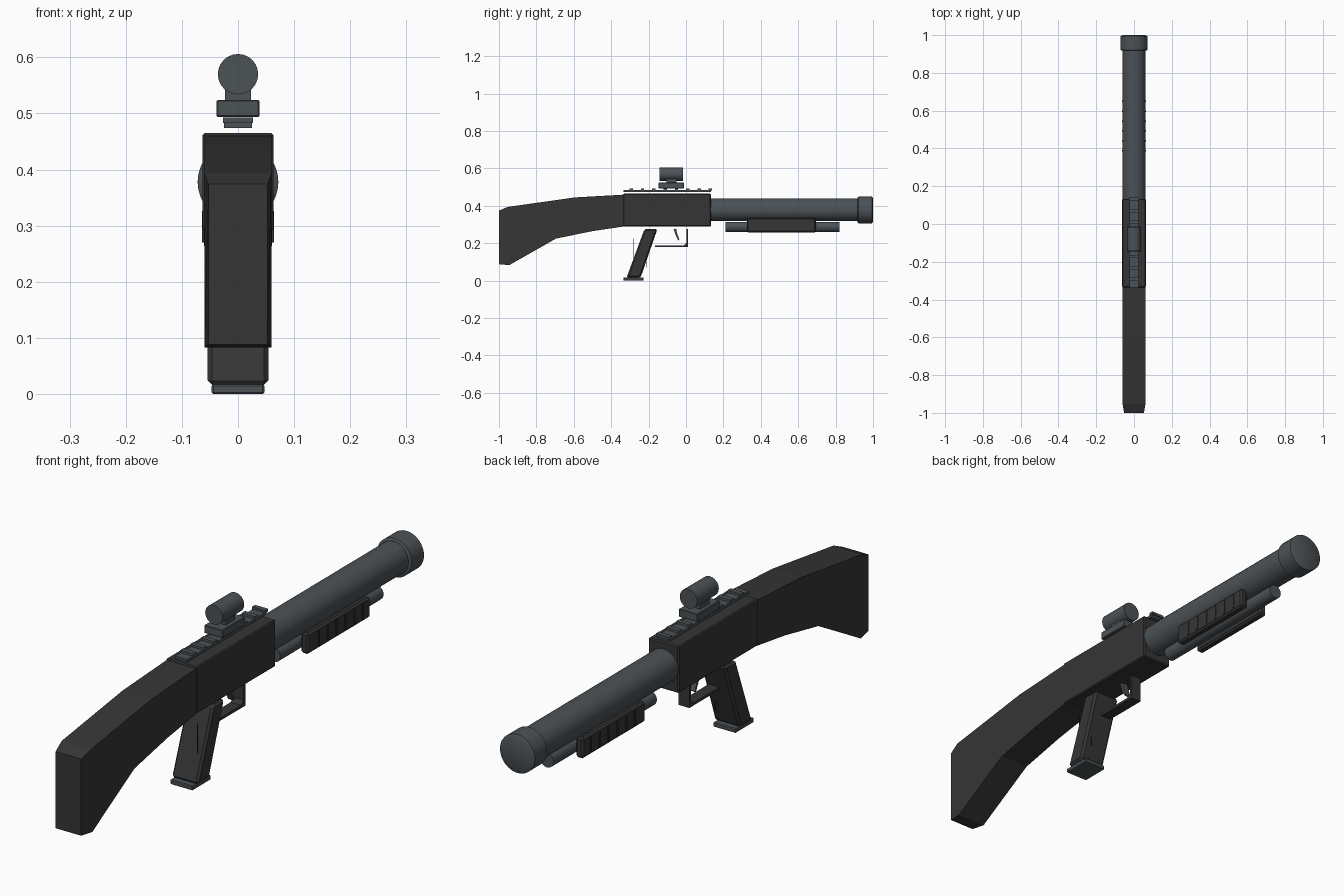
import bpy, bmesh, math

if "Cube" in bpy.data.objects:
    bpy.data.objects.remove(bpy.data.objects["Cube"])

def material(name, rgb):
    m = bpy.data.materials.new(name)
    m.diffuse_color = (*rgb, 1)
    m.use_nodes = True
    m.node_tree.nodes["Principled BSDF"].inputs["Base Color"].default_value = m.diffuse_color
    return m

DARK = material("dark polymer", (0.036, 0.036, 0.036))
STEEL = material("blued steel", (0.072, 0.084, 0.094))

def finish(name, bm, mat, bevel=0.0, smooth=False):
    bmesh.ops.recalc_face_normals(bm, faces=bm.faces)
    me = bpy.data.meshes.new(name)
    bm.to_mesh(me)
    bm.free()
    me.materials.append(mat)
    ob = bpy.data.objects.new(name, me)
    bpy.context.collection.objects.link(ob)
    if bevel:
        b = ob.modifiers.new("bevel", 'BEVEL')
        b.width, b.segments, b.limit_method = bevel, 1, 'ANGLE'
    if smooth:
        bpy.ops.object.select_all(action='DESELECT')
        ob.select_set(True)
        bpy.context.view_layer.objects.active = ob
        bpy.ops.object.shade_smooth_by_angle(angle=math.radians(35))
    return ob

def profile(name, pts, x0, x1, mat, bevel=0.0, taper=None):
    """Side outline of (y, z) points extruded from x0 to x1."""
    bm = bmesh.new()
    a = [bm.verts.new((x0, y, z)) for y, z in pts]
    b = [bm.verts.new((x1, y, z)) for y, z in pts]
    bm.faces.new(a)
    bm.faces.new(b[::-1])
    for i in range(len(pts)):
        j = (i + 1) % len(pts)
        bm.faces.new((a[i], b[i], b[j], a[j]))
    if taper:
        taper(bm)
    return finish(name, bm, mat, bevel)

def box(name, x, y, z, mat, bevel=0.0):
    return profile(name, [(y[0], z[0]), (y[1], z[0]), (y[1], z[1]), (y[0], z[1])],
                   x[0], x[1], mat, bevel)

def lathe(name, zc, rings, mat, n=32):
    """Round part along y from (y, radius) rings, capped at both ends."""
    bm = bmesh.new()
    loops = [[bm.verts.new((r * math.cos(2 * math.pi * i / n), y,
                            zc + r * math.sin(2 * math.pi * i / n))) for i in range(n)]
             for y, r in rings]
    for p, q in zip(loops, loops[1:]):
        for i in range(n):
            j = (i + 1) % n
            bm.faces.new((p[i], p[j], q[j], q[i]))
    bm.faces.new(loops[0])
    bm.faces.new(loops[-1][::-1])
    return finish(name, bm, mat, smooth=True)

# Stock, narrowed at the butt
def narrow_butt(bm):
    for v in bm.verts:
        if v.co.y < -0.97:
            v.co.x *= 0.88
profile("stock", [(-1, 0.088), (-0.945, 0.083), (-0.695, 0.225), (-0.5, 0.265), (-0.33, 0.29),
                  (-0.33, 0.46), (-0.595, 0.445), (-0.955, 0.394), (-1, 0.374)],
        -0.06, 0.06, DARK, taper=narrow_butt)

# Receiver
box("receiver", (-0.063, 0.063), (-0.335, 0.133), (0.29, 0.465), DARK, 0.004)

# Barrel, muzzle and tube below it
lathe("barrel", 0.379, [(0.12, 0.061), (0.93, 0.061)], STEEL)
lathe("muzzle_collar", 0.378, [(0.918, 0.066), (0.922, 0.072), (0.994, 0.072), (1.0, 0.06)], STEEL)
lathe("magazine_tube", 0.287, [(0.21, 0.027), (0.82, 0.027)], STEEL, 20)

# Fore-end: a slab on each side of the tube, with ribs
for s, side in ((1, "right"), (-1, "left")):
    box("fore_end_" + side, sorted((s * 0.03, s * 0.061)), (0.325, 0.695), (0.258, 0.336), DARK, 0.007)
    for i in range(6):
        y = 0.385 + 0.052 * i
        box("fore_end_rib_" + side, sorted((s * 0.058, s * 0.064)), (y, y + 0.008), (0.27, 0.326), DARK)

# Top rail with teeth
box("rail", (-0.025, 0.025), (-0.335, 0.133), (0.474, 0.484), STEEL)
for i in range(8):
    y = -0.302 + 0.0605 * i
    box("rail_tooth", (-0.027, 0.027), (y, y + 0.018), (0.483, 0.493), STEEL)

# Sight
box("sight_mount", (-0.038, 0.038), (-0.146, -0.012), (0.494, 0.524), STEEL, 0.002)
box("sight_neck", (-0.023, 0.023), (-0.105, -0.05), (0.52, 0.545), STEEL)
lathe("sight_tube", 0.57, [(-0.142, 0.036), (-0.015, 0.036)], STEEL, 24)

# Grip and its base plate
profile("grip", [(-0.318, 0.016), (-0.243, 0.016), (-0.153, 0.276), (-0.222, 0.276)],
        -0.054, 0.054, DARK, 0.008)
box("grip_base", (-0.047, 0.047), (-0.335, -0.226), (0, 0.017), STEEL, 0.003)
box("grip_rear_sliver", (0.028, 0.031), (-0.282, -0.279), (0.11, 0.225), DARK)
box("grip_front_sliver", (0.028, 0.031), (-0.214, -0.211), (0.07, 0.15), DARK)

# Trigger guard and trigger
profile("trigger_guard", [(-0.165, 0.179), (0.012, 0.179), (0.012, 0.276), (0.002, 0.276),
                          (0.002, 0.203), (-0.012, 0.189), (-0.165, 0.189)],
        -0.022, 0.022, DARK)
profile("trigger", [(-0.066, 0.276), (-0.056, 0.245), (-0.041, 0.215), (-0.035, 0.22),
                    (-0.046, 0.248), (-0.052, 0.276)], -0.012, 0.012, STEEL)
